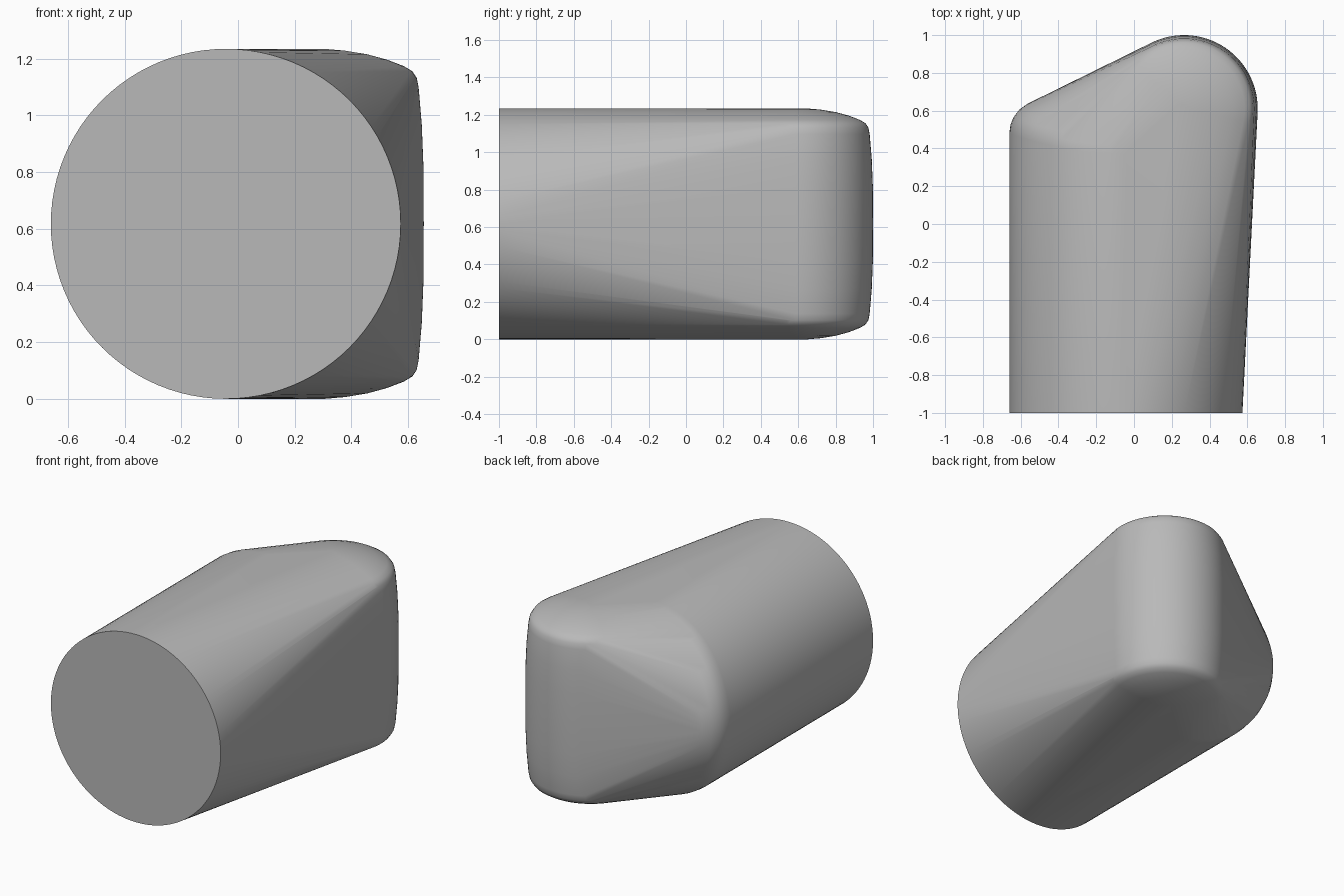
import bpy
import bmesh
import math

if "Cube" in bpy.data.objects:
    bpy.data.objects.remove(bpy.data.objects["Cube"], do_unlink=True)

# Single grey material
GREY = (0.485, 0.485, 0.485, 1)
grey = bpy.data.materials.new("mid grey")
grey.use_nodes = True
grey.diffuse_color = GREY
grey.node_tree.nodes["Principled BSDF"].inputs["Base Color"].default_value = GREY

SEG = 96
MID = 0.617            # mid height of the body
TUBE_X = -0.043        # axis of the lying tube
DRUM = (0.265, 0.61)   # axis of the upright drum

bm = bmesh.new()


def tube_ring(radius, y, lean=0.0):
    """Ring around the lying tube; lean pulls its top and bottom forward."""
    for i in range(SEG):
        a = 2 * math.pi * i / SEG
        bm.verts.new((TUBE_X + radius * math.cos(a),
                      y - lean * math.sin(a) ** 2,
                      MID + radius * math.sin(a)))


def drum_ring(radius, height):
    """Ring around the upright drum."""
    for i in range(SEG):
        a = 2 * math.pi * i / SEG
        bm.verts.new((DRUM[0] + radius * math.cos(a),
                      DRUM[1] + radius * math.sin(a), MID + height))


# Lying tube: flat front, rounded rear rim
tube_ring(0.617, -1.0)
for radius, y in [(0.617, 0.48), (0.611, 0.525), (0.595, 0.565),
                  (0.565, 0.605), (0.52, 0.637)]:
    tube_ring(radius, y, 0.11)

# Upright drum: barrel wall, rounded corners, shallow domed ends
for radius, h in [(0.389, 0.2), (0.383, 0.35), (0.372, 0.48), (0.365, 0.515),
                  (0.35, 0.538), (0.32, 0.556), (0.26, 0.579),
                  (0.19, 0.598), (0.11, 0.611), (0.04, 0.617)]:
    for side in (-1, 1):
        drum_ring(radius, side * h)
drum_ring(0.39, 0)

# Stretch one skin around both shapes
hull = bmesh.ops.convex_hull(bm, input=bm.verts[:])
inner = {g for g in hull["geom_interior"] + hull["geom_unused"]
         if isinstance(g, bmesh.types.BMVert)}
bmesh.ops.delete(bm, geom=list(inner), context="VERTS")

# Merge the flat front into a single face
front = [f for f in bm.faces if all(v.co.y < -0.999 for v in f.verts)]
bmesh.ops.dissolve_faces(bm, faces=front)
bmesh.ops.recalc_face_normals(bm, faces=bm.faces[:])

mesh = bpy.data.meshes.new("rounded_body")
bm.to_mesh(mesh)
bm.free()
mesh.materials.append(grey)
body = bpy.data.objects.new("rounded_body", mesh)
bpy.context.collection.objects.link(body)

# Smooth shading with a crisp front rim
bpy.ops.object.select_all(action="DESELECT")
body.select_set(True)
bpy.context.view_layer.objects.active = body
bpy.ops.object.shade_smooth_by_angle(angle=math.radians(40))
